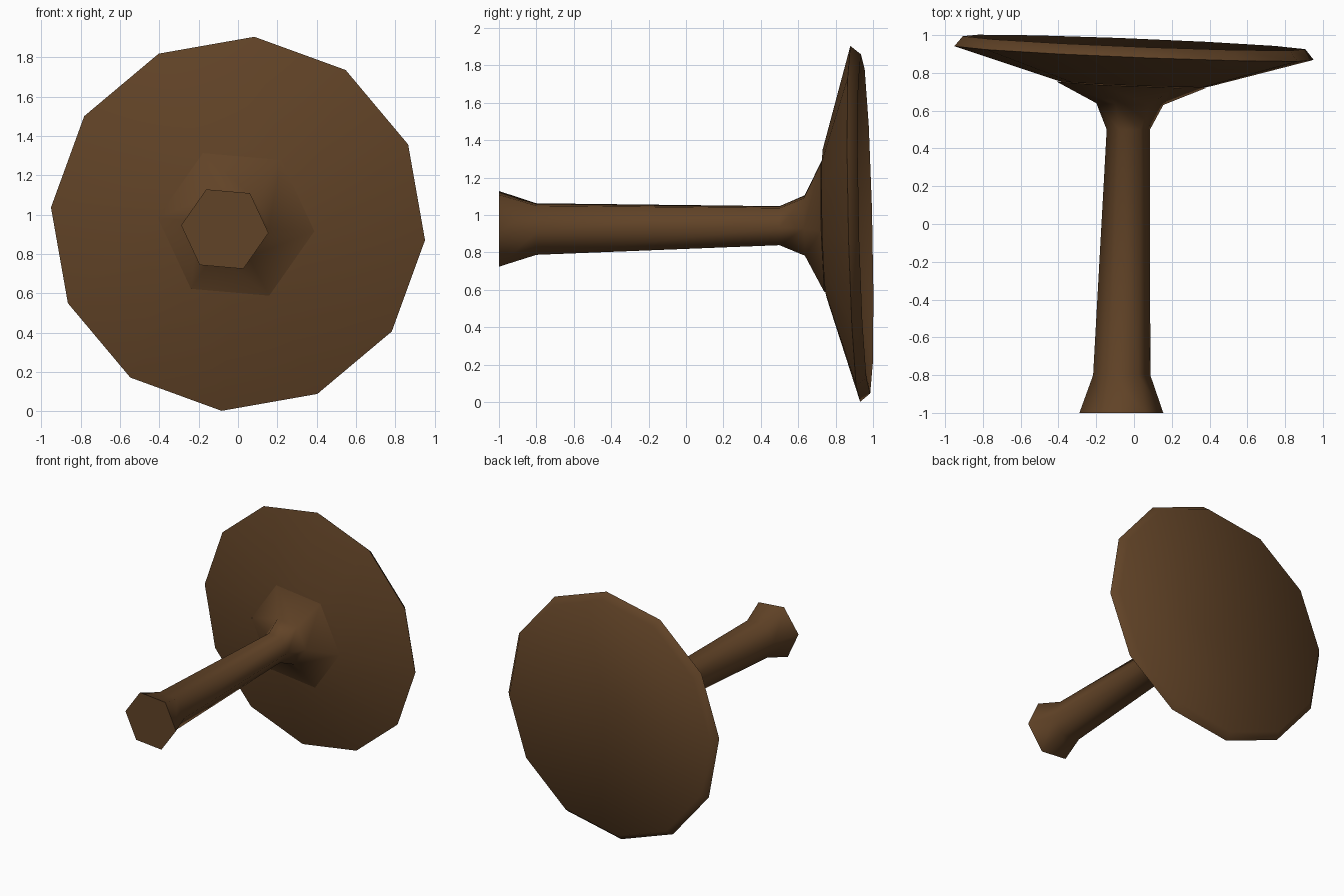
import bpy, bmesh, math

if "Cube" in bpy.data.objects:
    bpy.data.objects.remove(bpy.data.objects["Cube"])

brown = bpy.data.materials.new("dark brown")
brown.diffuse_color = (0.12, 0.056, 0.02, 1)
brown.use_nodes = True
brown.node_tree.nodes["Principled BSDF"].inputs["Base Color"].default_value = brown.diffuse_color


def loft(name, sides, rings, end_point=None):
    """Rings are (y, centre x, centre z, radius, tilt) running along y."""
    bm = bmesh.new()
    loops = []
    for y, cx, cz, r, tilt in rings:
        loop = []
        for i in range(sides):
            a = math.radians(-5) + 2 * math.pi * i / sides
            dx, dz = r * math.cos(a), r * math.sin(a)
            loop.append(bm.verts.new((cx + dx, y - tilt * (0.04 * dx + 0.024 * dz), cz + dz)))
        loops.append(loop)
    for a, b in zip(loops, loops[1:]):
        for i in range(sides):
            j = (i + 1) % sides
            bm.faces.new((a[i], a[j], b[j], b[i]))
    bm.faces.new(loops[0])
    if end_point:
        tip = bm.verts.new(end_point)
        for i in range(sides):
            bm.faces.new((loops[-1][i], loops[-1][(i + 1) % sides], tip))
    else:
        bm.faces.new(loops[-1])
    bmesh.ops.recalc_face_normals(bm, faces=bm.faces)
    mesh = bpy.data.meshes.new(name)
    bm.to_mesh(mesh)
    bm.free()
    mesh.materials.append(brown)
    obj = bpy.data.objects.new(name, mesh)
    bpy.context.collection.objects.link(obj)
    bpy.ops.object.select_all(action='DESELECT')
    obj.select_set(True)
    bpy.context.view_layer.objects.active = obj
    bpy.ops.object.shade_smooth_by_angle(angle=math.radians(66))
    return obj


# Six-sided stem, flared at both ends
loft("stem", 6, [
    (-1.0, -0.067, 0.926, 0.223, 0),
    (-0.8, -0.065, 0.925, 0.152, 0),
    (0.5, -0.03, 0.943, 0.115, 0),
    (0.635, -0.022, 0.944, 0.178, 0.7),
    (0.738, -0.01, 0.95, 0.40, 1),
])

# Twelve-sided, slightly tilted dish with a bevelled rim and hollow back
loft("dish", 12, [
    (0.742, 0, 0.953, 0.40, 1),
    (0.905, 0, 0.953, 0.955, 1),
    (0.96, 0, 0.953, 0.91, 1),
], end_point=(0, 0.80, 0.953))
